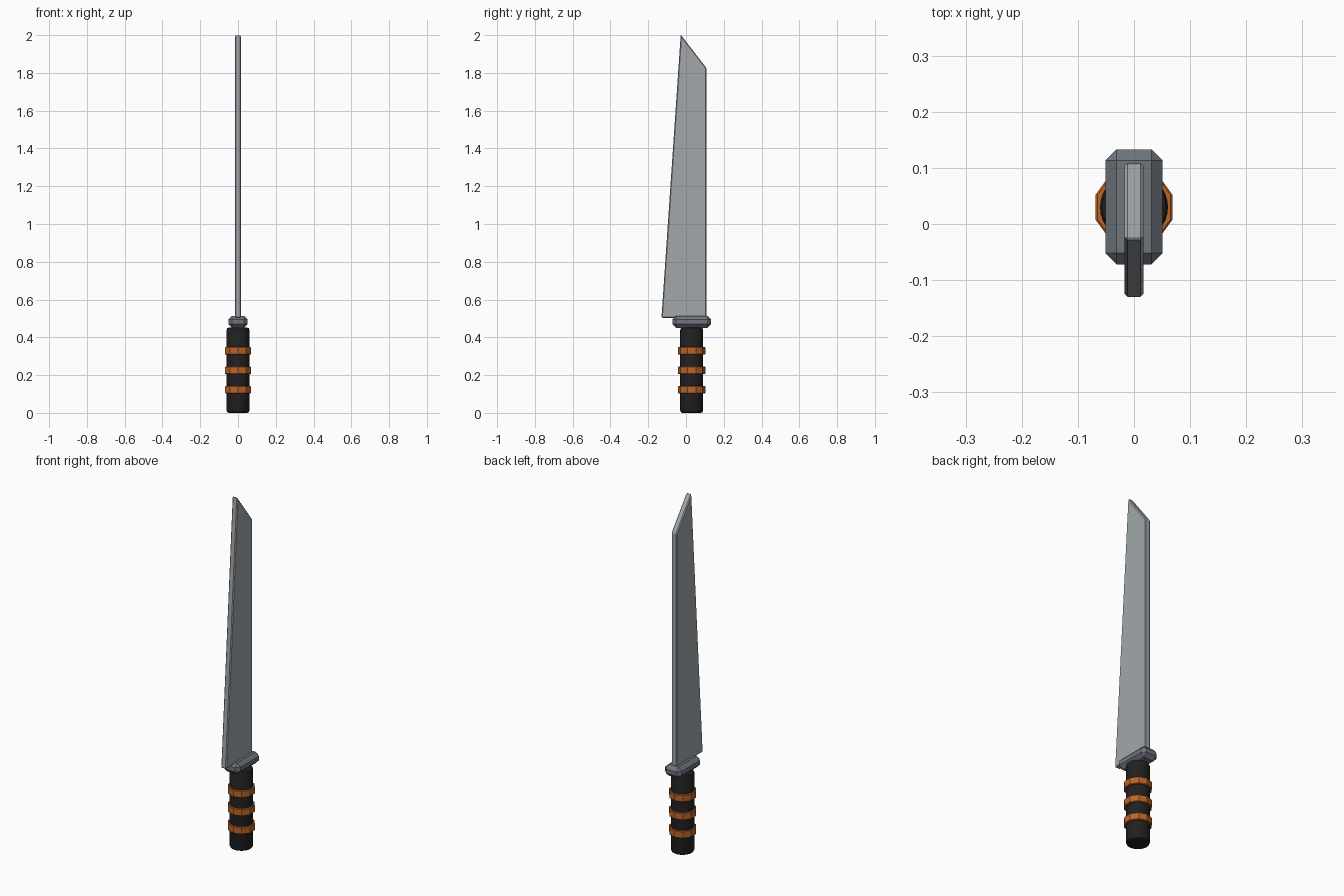
import bpy, bmesh, math

if "Cube" in bpy.data.objects:
    bpy.data.objects.remove(bpy.data.objects["Cube"])

CY = 0.03  # grip axis sits behind the centre line


def paint(obj, name, rgb):
    mat = bpy.data.materials.get(name) or bpy.data.materials.new(name)
    mat.diffuse_color = (*rgb, 1)
    mat.use_nodes = True
    mat.node_tree.nodes["Principled BSDF"].inputs["Base Color"].default_value = mat.diffuse_color
    obj.data.materials.append(mat)


def make(name, bm, bevel, segments=1, angle=30):
    bmesh.ops.recalc_face_normals(bm, faces=bm.faces)
    edges = [e for e in bm.edges if e.calc_face_angle(0) > math.radians(angle)]
    bmesh.ops.bevel(bm, geom=edges, offset=bevel, segments=segments,
                    profile=0.5, affect='EDGES')
    mesh = bpy.data.meshes.new(name)
    bm.to_mesh(mesh)
    bm.free()
    obj = bpy.data.objects.new(name, mesh)
    bpy.context.collection.objects.link(obj)
    return obj


def cylinder(name, radius, z0, z1, sides, bevel, segments=1):
    bm = bmesh.new()
    bmesh.ops.create_cone(bm, cap_ends=True, segments=sides, radius1=radius,
                          radius2=radius, depth=z1 - z0)
    bmesh.ops.translate(bm, verts=bm.verts, vec=(0, CY, (z0 + z1) / 2))
    # only the rims are bevelled
    return make(name, bm, bevel, segments, angle=60)


# Blade: side profile (y, z) extruded across x
profile = [(-0.13, 0.503), (0.108, 0.503), (0.108, 1.826), (-0.028, 2.003)]
bm = bmesh.new()
face = bm.faces.new([bm.verts.new((-0.0165, y, z)) for y, z in profile])
ext = bmesh.ops.extrude_face_region(bm, geom=[face])
bmesh.ops.translate(bm, vec=(0.033, 0, 0),
                    verts=[g for g in ext['geom'] if isinstance(g, bmesh.types.BMVert)])
blade = make("blade", bm, 0.005)
paint(blade, "steel", (0.36, 0.39, 0.41))

# Guard: chamfered block
bm = bmesh.new()
bmesh.ops.create_cube(bm, size=1)
bmesh.ops.scale(bm, verts=bm.verts, vec=(0.102, 0.205, 0.064))
bmesh.ops.translate(bm, verts=bm.verts, vec=(0, 0.0305, 0.482))
guard = make("guard", bm, 0.02)
paint(guard, "dark_steel", (0.16, 0.18, 0.21))

# Grip: round handle with softened rims
grip = cylinder("grip", 0.0605, 0.0, 0.452, 32, 0.012, 2)
paint(grip, "black_grip", (0.015, 0.015, 0.016))
bpy.context.view_layer.objects.active = grip
grip.select_set(True)
bpy.ops.object.shade_smooth_by_angle(angle=math.radians(30))
grip.select_set(False)

# Ten-sided bands around the grip
for i, z in enumerate((0.122, 0.225, 0.328)):
    band = cylinder(f"grip_band_{i + 1}", 0.072, z - 0.02, z + 0.02, 10, 0.003)
    paint(band, "orange_band", (0.50, 0.13, 0.02))
